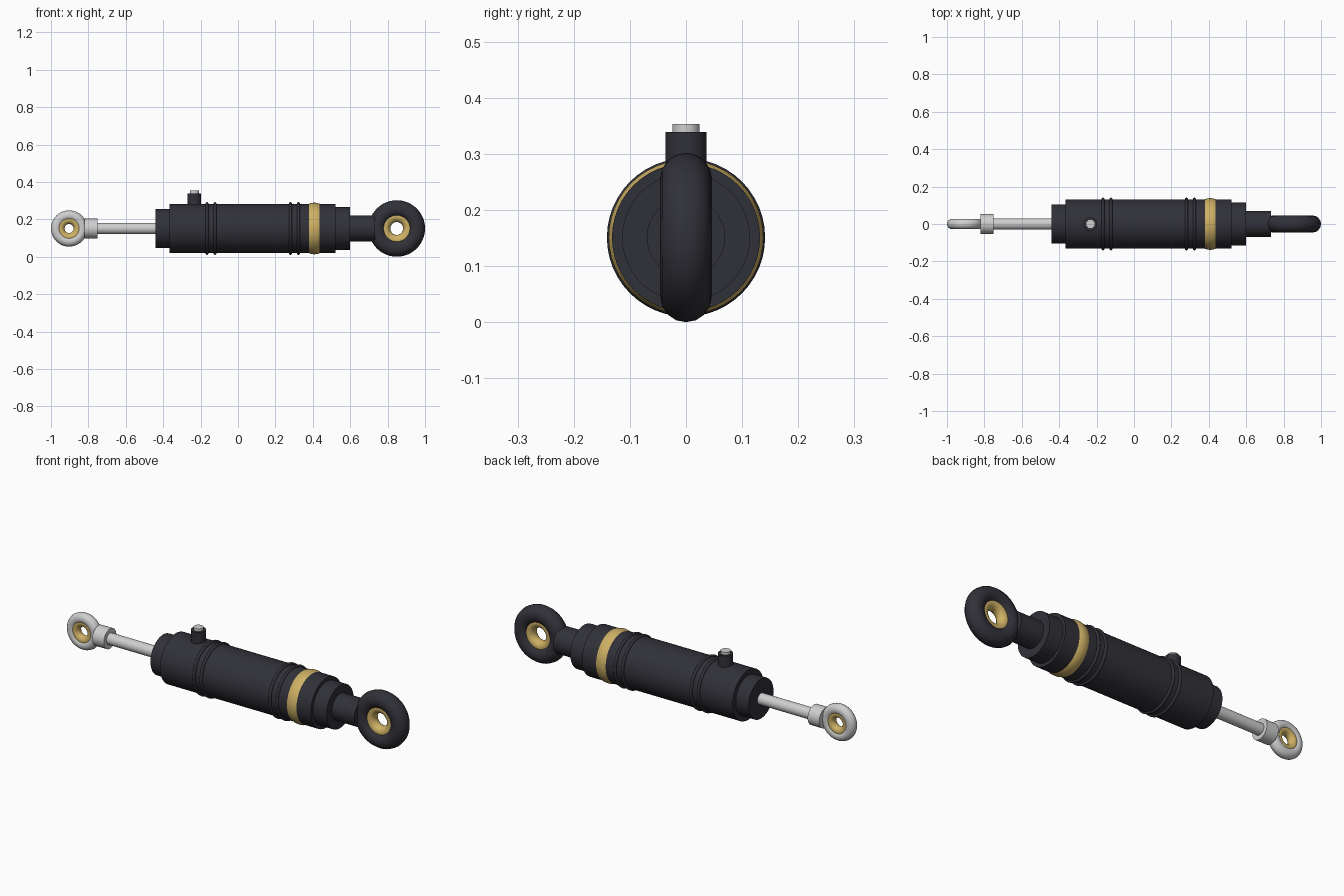
import bpy, bmesh, math
from mathutils import Vector

if "Cube" in bpy.data.objects:
    bpy.data.objects.remove(bpy.data.objects["Cube"])

AXIS_Z = 0.151   # height of the cylinder centreline


def material(name, rgb):
    m = bpy.data.materials.new(name)
    m.diffuse_color = (*rgb, 1)
    m.use_nodes = True
    m.node_tree.nodes["Principled BSDF"].inputs["Base Color"].default_value = m.diffuse_color
    return m


DARK = material("dark paint", (0.030, 0.030, 0.040))
GOLD = material("brass", (0.62, 0.44, 0.13))
SILVER = material("bright steel", (0.62, 0.62, 0.62))


def finish(ob, name, mat):
    ob.name = name
    ob.data.materials.append(mat)
    bpy.ops.object.select_all(action='DESELECT')
    ob.select_set(True)
    bpy.context.view_layer.objects.active = ob
    bpy.ops.object.shade_smooth_by_angle(angle=math.radians(35))
    return ob


def lathe(name, profile, mat, origin=(0, 0, AXIS_Z), upright=False, seg=48):
    """Spin (distance along axis, radius) points into a capped solid."""
    bm = bmesh.new()
    rings = []
    for d, r in profile:
        ring = []
        for i in range(seg):
            a = 2 * math.pi * i / seg
            c, s = r * math.cos(a), r * math.sin(a)
            ring.append(bm.verts.new(Vector(origin) + Vector((c, s, d) if upright else (d, c, s))))
        rings.append(ring)
    for a, b in zip(rings, rings[1:]):
        for i in range(seg):
            j = (i + 1) % seg
            bm.faces.new((a[i], a[j], b[j], b[i]))
    bm.faces.new(rings[0])
    bm.faces.new(rings[-1])
    bmesh.ops.recalc_face_normals(bm, faces=bm.faces)
    me = bpy.data.meshes.new(name)
    bm.to_mesh(me)
    bm.free()
    ob = bpy.data.objects.new(name, me)
    bpy.context.collection.objects.link(ob)
    return finish(ob, name, mat)


def ring(name, x, major, minor, mat, along_x=False):
    rot = (0, math.pi / 2, 0) if along_x else (math.pi / 2, 0, 0)
    bpy.ops.mesh.primitive_torus_add(
        location=(x, 0, AXIS_Z), rotation=rot, major_segments=48, minor_segments=16,
        major_radius=major, minor_radius=minor)
    return finish(bpy.context.object, name, mat)


# Barrel with its stepped ends and neck
lathe("rod_gland", [(-0.441, 0.105), (-0.35, 0.105)], DARK)
lathe("barrel", [(-0.366, 0.132), (0.52, 0.132)], DARK)
lathe("end_cap", [(0.50, 0.114), (0.60, 0.114)], DARK)
lathe("neck", [(0.58, 0.070), (0.732, 0.070)], DARK)

# Raised ribs around the barrel
for i, x in enumerate((-0.166, -0.123, 0.28, 0.323)):
    ring(f"barrel_rib_{i + 1}", x, 0.133, 0.008, DARK, along_x=True)

# Slightly bulged brass band
band = [(0.408 + 0.028 * t, 0.138 - 0.006 * t * t)
        for t in (-1, -0.75, -0.5, -0.25, 0, 0.25, 0.5, 0.75, 1)]
lathe("brass_band", band, GOLD)

# Piston rod and its collar
lathe("piston_rod", [(-0.80, 0.030), (-0.43, 0.030)], SILVER, seg=32)
lathe("rod_collar", [(-0.82, 0.053), (-0.752, 0.053)], SILVER, seg=32)

# Mounting eyes with brass bushings
ring("rod_eye", -0.903, 0.069, 0.028, SILVER)
ring("rod_eye_bushing", -0.903, 0.0476, 0.0236, GOLD)
ring("base_eye", 0.849, 0.105, 0.046, DARK)
ring("base_eye_bushing", 0.849, 0.0645, 0.0305, GOLD)

# Fluid port on top of the barrel
port = (-0.233, 0, 0)
lathe("port", [(0.25, 0.0365), (0.339, 0.0365)], DARK, port, True, 32)
lathe("port_plug", [(0.32, 0.0245), (0.353, 0.0245)], SILVER, port, True, 32)
